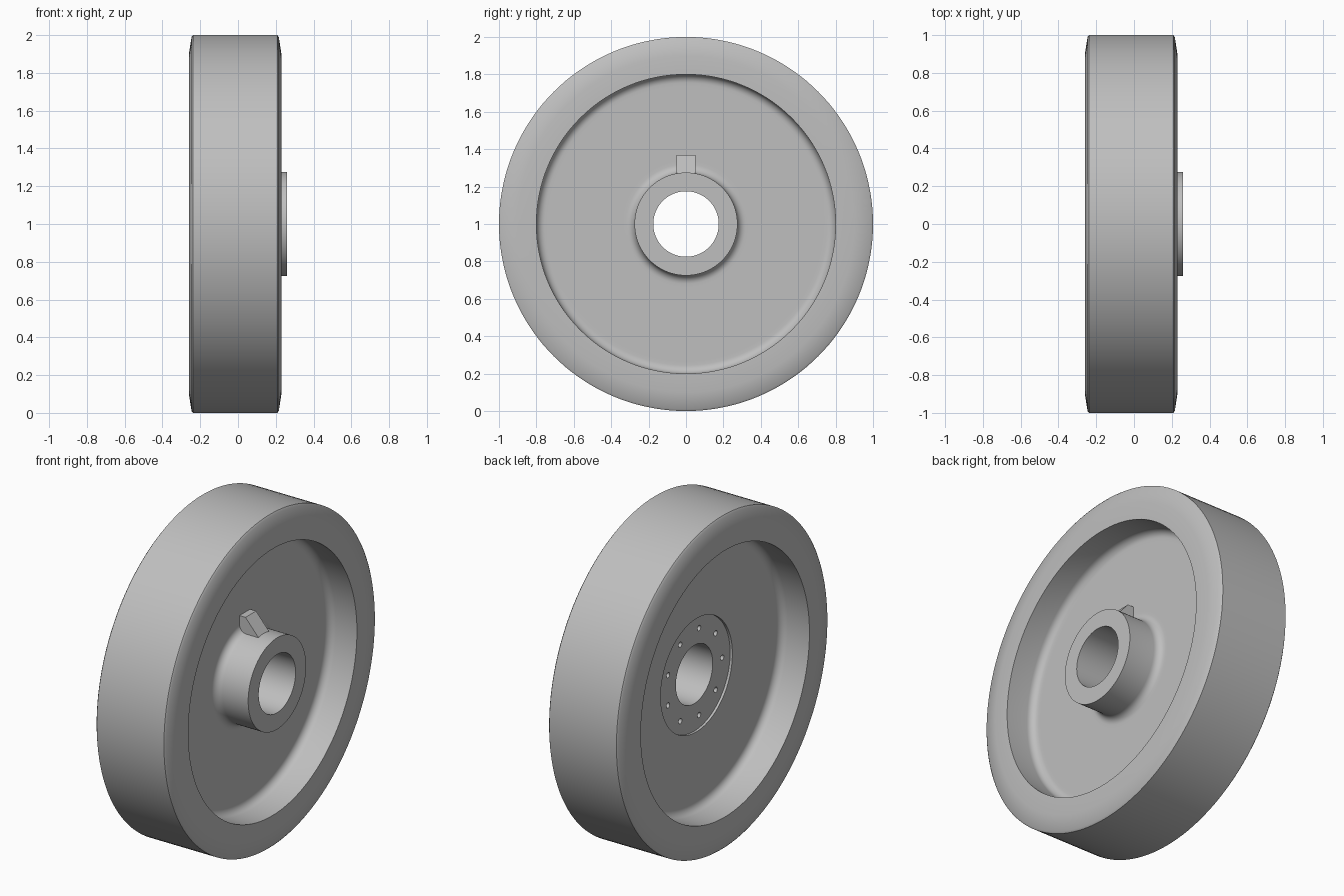
import bpy, bmesh
from math import sin, cos, pi, radians
from mathutils import Matrix

cube = bpy.data.objects.get("Cube")
if cube:
    bpy.data.objects.remove(cube, do_unlink=True)

grey = bpy.data.materials.new("plain grey")
grey.use_nodes = True
colour = (0.52, 0.52, 0.52, 1)
grey.diffuse_color = colour
grey.node_tree.nodes["Principled BSDF"].inputs["Base Color"].default_value = colour

AXLE_Z = 1.0
SEGMENTS = 144


def make_object(name, bm):
    bmesh.ops.recalc_face_normals(bm, faces=bm.faces)
    mesh = bpy.data.meshes.new(name)
    bm.to_mesh(mesh)
    bm.free()
    mesh.materials.append(grey)
    obj = bpy.data.objects.new(name, mesh)
    bpy.context.collection.objects.link(obj)
    return obj


def fillet(cx, cr, radius, start, end, steps=7):
    """Arc points (x, r) in the profile plane, angles in degrees."""
    angles = [radians(start + (end - start) * i / steps) for i in range(steps + 1)]
    return [(cx + radius * cos(a), cr + radius * sin(a)) for a in angles]


def lathe(name, profile):
    """Revolve a closed (x, r) profile around the axle."""
    bm = bmesh.new()
    rings = []
    for i in range(SEGMENTS):
        a = 2 * pi * i / SEGMENTS
        rings.append([bm.verts.new((x, r * sin(a), AXLE_Z + r * cos(a))) for x, r in profile])
    n = len(profile)
    for i in range(SEGMENTS):
        a, b = rings[i], rings[(i + 1) % SEGMENTS]
        for j in range(n):
            k = (j + 1) % n
            bm.faces.new((a[j], a[k], b[k], b[j]))
    return make_object(name, bm)


# Wheel: rim, dished web, hub and bore in one section
web_front, web_back, recess = 0.045, -0.07, -0.055
f = 0.045
profile = [(0.26, 0.175), (0.26, 0.275)]
profile += fillet(web_front + f, 0.275 + f, f, 270, 180)
profile += [(web_front, 0.34), (web_front, 0.735)]
profile += fillet(web_front + f, 0.8 - f, f, 180, 90)
profile += [(0.23, 0.8), (0.23, 0.9), (0.216, 0.99), (0.208, 1.0)]
profile += [(-0.238, 1.0), (-0.246, 0.99), (-0.26, 0.9), (-0.26, 0.8)]
profile += fillet(web_back - f, 0.8 - f, f, 90, 0)
profile += [(web_back, 0.735), (web_back, 0.34), (recess, 0.34), (recess, 0.175)]
wheel = lathe("wheel", profile)

# Ring of bolt holes in the back recess
bm = bmesh.new()
for i in range(9):
    a = 2 * pi * i / 9
    place = Matrix.Translation((recess, -0.265 * cos(a), AXLE_Z + 0.265 * sin(a)))
    bmesh.ops.create_cone(bm, cap_ends=True, segments=16, radius1=0.016, radius2=0.016,
                          depth=0.12, matrix=place @ Matrix.Rotation(pi / 2, 4, "Y"))
cutter = make_object("bolt_hole_cutter", bm)
cutter.hide_render = True
cut = wheel.modifiers.new("bolt_holes", "BOOLEAN")
cut.operation = "DIFFERENCE"
cut.solver = "EXACT"
cut.object = cutter
bpy.context.view_layer.objects.active = wheel
bpy.ops.object.modifier_apply(modifier=cut.name)
bpy.data.objects.remove(cutter, do_unlink=True)
wheel.data.shade_smooth()
wheel.data.set_sharp_from_angle(angle=radians(30))

# Sloped lug on top of the hub, against the web
section = [(0.02, 0.25), (0.02, 0.37), (0.085, 0.37), (0.17, 0.272), (0.17, 0.25)]
bm = bmesh.new()
side = bm.faces.new([bm.verts.new((x, -0.05, AXLE_Z + r)) for x, r in section])
extruded = bmesh.ops.extrude_face_region(bm, geom=[side], use_keep_orig=True)
moved = [g for g in extruded["geom"] if isinstance(g, bmesh.types.BMVert)]
bmesh.ops.translate(bm, verts=moved, vec=(0, 0.1, 0))
make_object("hub_lug", bm)
